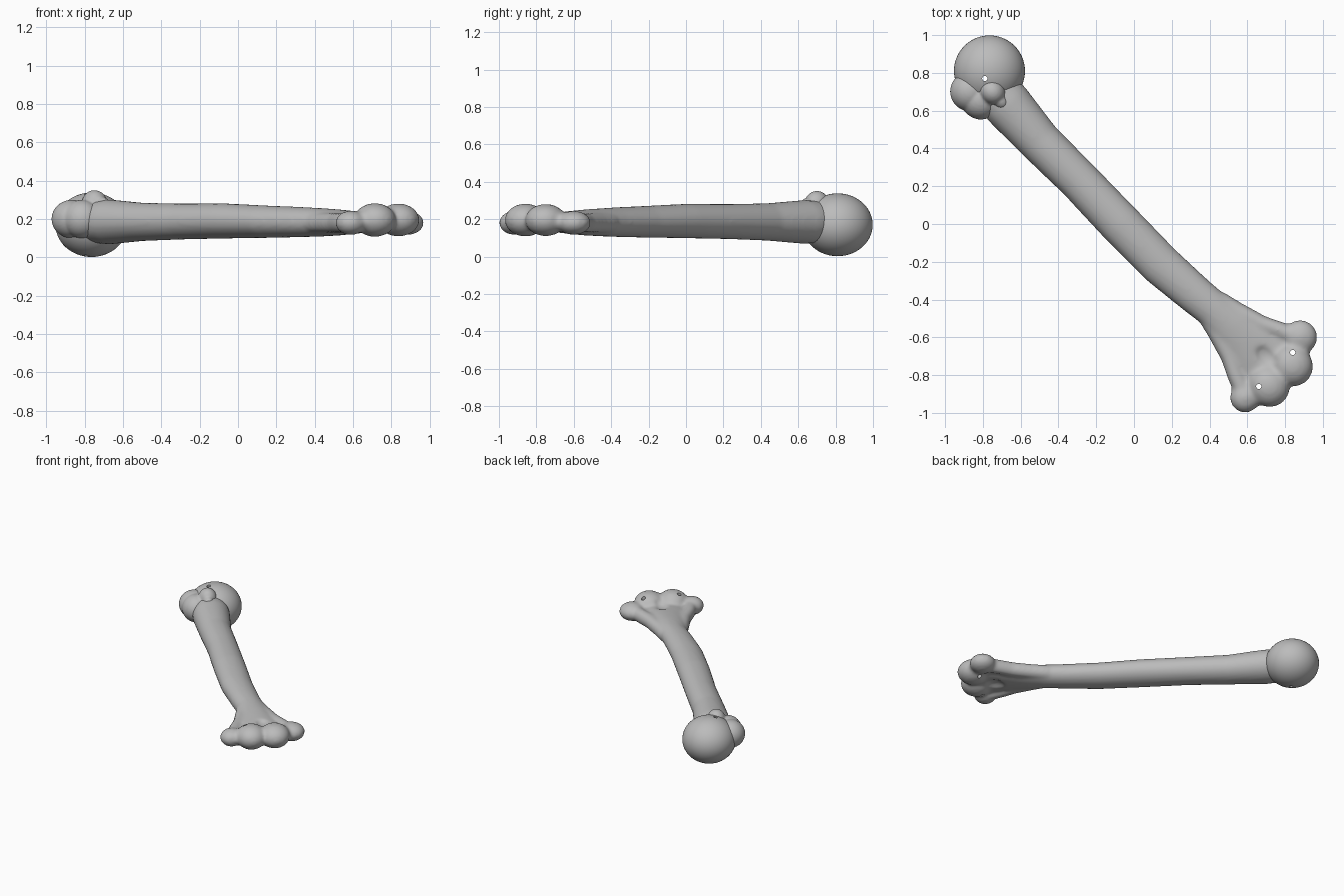
import bpy
import bmesh
from math import sin, cos, pi, radians
from mathutils import Matrix

cube = bpy.data.objects.get("Cube")
if cube:
    bpy.data.objects.remove(cube)

# One plain grey for the whole bone
grey = bpy.data.materials.new("bone_grey")
grey.use_nodes = True
colour = (0.5, 0.5, 0.5, 1)
grey.diffuse_color = colour
grey.node_tree.nodes["Principled BSDF"].inputs["Base Color"].default_value = colour

# The bone is built along local x, then every part is turned onto the diagonal
TURN = radians(-45)


def blob(bm, centre, radii, segments=40):
    matrix = Matrix.Translation(centre) @ Matrix.Diagonal((*radii, 1))
    bmesh.ops.create_uvsphere(bm, u_segments=segments, v_segments=segments // 2,
                              radius=1, matrix=matrix)


def loft(bm, sections, sides=32):
    """Join elliptical sections (x, y, z, half width, half height)."""
    rings = []
    for x, y, z, ry, rz in sections:
        rings.append([bm.verts.new((x, y + ry * cos(2 * pi * i / sides),
                                    z + rz * sin(2 * pi * i / sides)))
                      for i in range(sides)])
    faces = [bm.faces.new(rings[0]), bm.faces.new(rings[-1])]
    for a, b in zip(rings, rings[1:]):
        for i in range(sides):
            j = (i + 1) % sides
            faces.append(bm.faces.new((a[i], a[j], b[j], b[i])))
    bmesh.ops.recalc_face_normals(bm, faces=faces)


def make_part(name, bm):
    mesh = bpy.data.meshes.new(name)
    bm.to_mesh(mesh)
    bm.free()
    mesh.materials.append(grey)
    obj = bpy.data.objects.new(name, mesh)
    obj.rotation_euler.z = TURN
    bpy.context.collection.objects.link(obj)
    return obj


def fuse(obj, size):
    mod = obj.modifiers.new("fuse", 'REMESH')
    mod.mode = 'VOXEL'
    mod.voxel_size = size


def soften(obj, times):
    mod = obj.modifiers.new("soften", 'SMOOTH')
    mod.factor = 0.5
    mod.iterations = times


def cut(obj, cutter):
    mod = obj.modifiers.new("cut", 'BOOLEAN')
    mod.operation = 'DIFFERENCE'
    mod.solver = 'EXACT'
    mod.object = cutter


# Shaft, spreading into the flat lower end
bm = bmesh.new()
loft(bm, [
    (-1.05, -.02, .185, .125, .11),
    (-.92, -.027, .185, .132, .117),
    (-.66, -.044, .185, .114, .10),
    (-.37, -.042, .187, .110, .094),
    (-.05, -.050, .190, .114, .092),
    (.25, -.053, .186, .112, .085),
    (.50, -.035, .184, .103, .079),
    (.62, -.022, .183, .100, .075),
    (.75, -.02, .182, .12, .069),
    (.90, -.018, .182, .15, .057),
    (1.03, -.018, .182, .17, .046),
    (1.10, -.018, .182, .15, .036),
])
# Side ridges ending in knobs
for side, knob_x, knob_r in ((1, 1.046, .091), (-1, 1.066, .08)):
    loft(bm, [(x, side * y - .018, .18, .05, .052) for x, y in
              ((.595, .05), (.7, .075), (.84, .116), (.935, .162), (1.05, .205))], 24)
    blob(bm, (knob_x, side * .216 - .018, .18), (knob_r, knob_r, .064))
# Paired joint lobes
blob(bm, (1.122, .062, .195), (.113, .108, .086))
blob(bm, (1.112, -.102, .195), (.113, .108, .088))
shaft = make_part("shaft_and_lower_joint", bm)

# Rounded upper joint
bm = bmesh.new()
blob(bm, (-1.114, .032, .17), (.188, .188, .168), 56)
head = make_part("joint_head", bm)

# Outer bumps beside the head
bm = bmesh.new()
blob(bm, (-1.11, -.118, .2), (.105, .105, .1))
blob(bm, (-1.04, -.113, .2), (.105, .1, .1))
blob(bm, (-1.025, -.035, .275), (.072, .065, .076))
blob(bm, (-.965, -.04, .265), (.055, .04, .05))
bumps = make_part("outer_bumps", bm)

# Helper shapes: shallow hollows and fine drilled holes
bm = bmesh.new()
blob(bm, (.985, .0, .262), (.075, .06, .05))
blob(bm, (.985, -.018, .098), (.085, .08, .06))
hollows = make_part("hollow_cutter", bm)
bm = bmesh.new()
for x, y in ((-1.103, -.014), (1.075, .113), (1.075, -.141)):
    bmesh.ops.create_cone(bm, cap_ends=True, segments=20, radius1=.014, radius2=.014,
                          depth=1, matrix=Matrix.Translation((x, y, .2)))
holes = make_part("hole_cutter", bm)
for helper in (hollows, holes):
    helper.hide_render = True

fuse(shaft, .012)
cut(shaft, hollows)
fuse(shaft, .011)
soften(shaft, 8)
fuse(bumps, .008)
soften(bumps, 3)
parts = (shaft, head, bumps)
for part in parts:
    cut(part, holes)

# Bake the modifiers and smooth the shading
bpy.context.view_layer.update()
graph = bpy.context.evaluated_depsgraph_get()
baked = [bpy.data.meshes.new_from_object(p.evaluated_get(graph)) for p in parts]
for part, mesh in zip(parts, baked):
    part.modifiers.clear()
    part.data = mesh
    mesh.materials.clear()
    mesh.materials.append(grey)
    for face in mesh.polygons:
        face.use_smooth = True
        face.material_index = 0
    mesh.set_sharp_from_angle(angle=radians(45))
for helper in (hollows, holes):
    bpy.data.objects.remove(helper)
